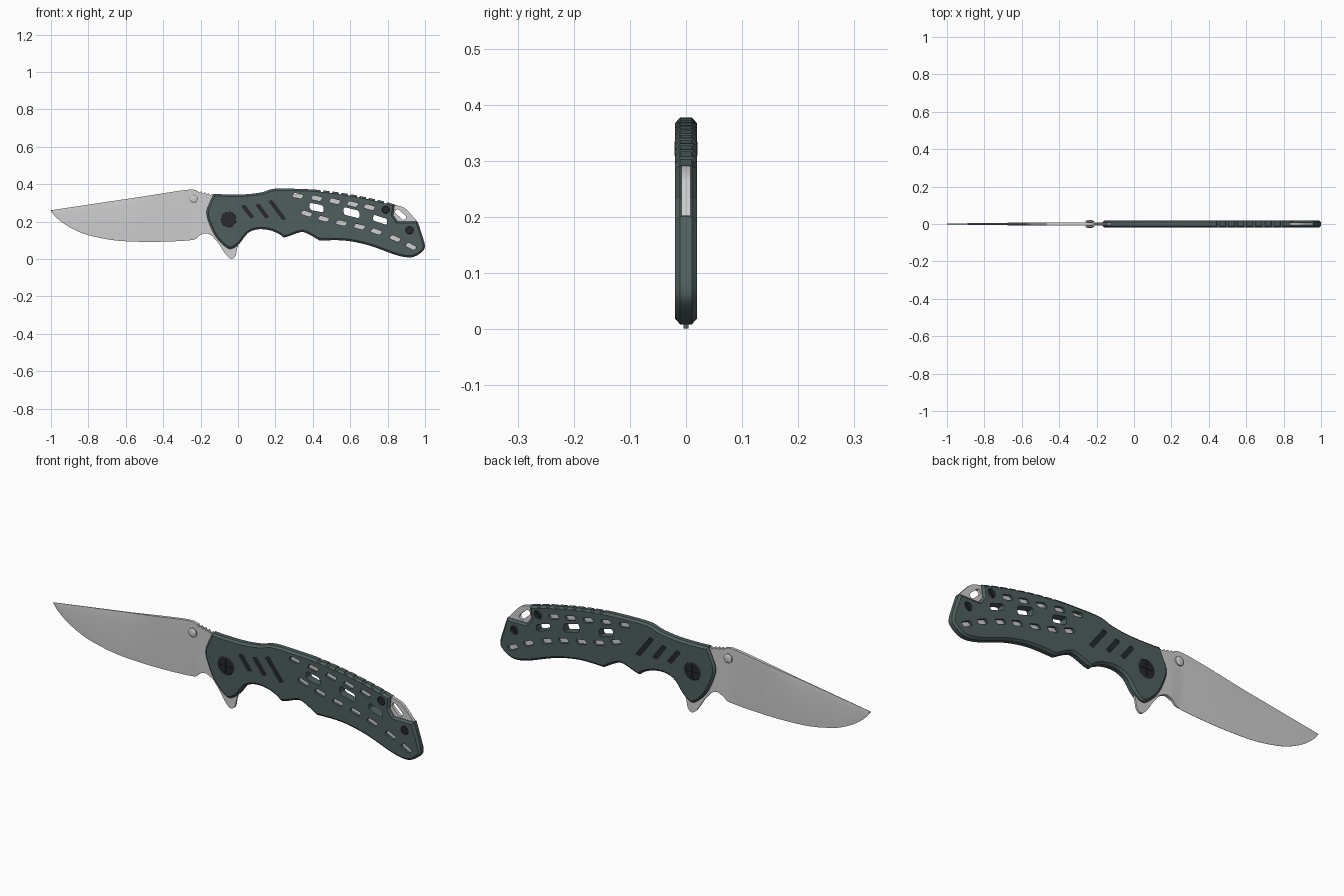
import bpy, bmesh, math
from mathutils import Vector

if "Cube" in bpy.data.objects:
    bpy.data.objects.remove(bpy.data.objects["Cube"])


def material(name, c):
    m = bpy.data.materials.new(name)
    m.diffuse_color = (*c, 1)
    m.use_nodes = True
    m.node_tree.nodes["Principled BSDF"].inputs["Base Color"].default_value = m.diffuse_color
    return m


STEEL = material("satin_steel", (0.62, 0.62, 0.62))
GREEN = material("dark_green_grey", (0.078, 0.114, 0.111))
BLACK = material("black_metal", (0.02, 0.023, 0.024))


def curve(pts, n=5, closed=True):
    """Smooth curve through (x, z) points; a third value marks a sharp corner."""
    out, k = [], len(pts)
    for i in range(k if closed else k - 1):
        idx = [(i + d) % k if closed else min(max(i + d, 0), k - 1) for d in (-1, 0, 1, 2)]
        a, b, c, d = (Vector(pts[j][:2]) for j in idx)
        s1, s2 = len(pts[idx[1]]) > 2, len(pts[idx[2]]) > 2
        a, d = (b if s1 else a), (c if s2 else d)
        steps = 1 if s1 and s2 else n
        for q in range(steps):
            t = q / steps
            out.append(0.5 * (2 * b + (c - a) * t + (2 * a - 5 * b + 4 * c - d) * t * t
                              + (3 * b - a - 3 * c + d) * t ** 3))
    if not closed:
        out.append(Vector(pts[-1][:2]))
    return out


def inset(pts, d):
    """Mitred inward offset of a closed outline."""
    k = len(pts)
    area = sum(pts[i - 1].x * pts[i].y - pts[i].x * pts[i - 1].y for i in range(k))
    s, out = (1 if area > 0 else -1), []
    for i in range(k):
        e1 = (pts[i] - pts[i - 1]).normalized()
        e2 = (pts[(i + 1) % k] - pts[i]).normalized()
        n1, n2 = Vector((-e1.y, e1.x)) * s, Vector((-e2.y, e2.x)) * s
        out.append(pts[i] + (n1 + n2) * d / max(0.4, 1 + n1.dot(n2)))
    return out


def loft(bm, rings):
    """Skin a list of equal 3D rings and cap both ends."""
    vr = [[bm.verts.new(p) for p in r] for r in rings]
    for a, b in zip(vr, vr[1:]):
        for i in range(len(a)):
            bm.faces.new((a[i - 1], a[i], b[i], b[i - 1]))
    bm.faces.new(vr[0][::-1])
    bm.faces.new(vr[-1])


def prism(bm, pts, y):
    loft(bm, [[(p[0], s, p[1]) for p in pts] for s in (-y, y)])


def slot(x, z, length, width, deg, skew=0.0, r=0.45):
    """Rounded, optionally skewed, rotated rectangle."""
    rad, a, out = width * r, math.radians(deg), []
    for cx, cz, start in ((1, 1, 0), (-1, 1, 90), (-1, -1, 180), (1, -1, 270)):
        for q in range(4):
            t = math.radians(start + q * 30)
            u = cx * (length / 2 - rad) + rad * math.cos(t)
            v = cz * (width / 2 - rad) + rad * math.sin(t)
            u += skew * v
            out.append((x + u * math.cos(a) - v * math.sin(a), z + u * math.sin(a) + v * math.cos(a)))
    return out


def circle(x, z, r, n=28):
    return [(x + r * math.cos(2 * math.pi * i / n), z + r * math.sin(2 * math.pi * i / n)) for i in range(n)]


def lathe(bm, x, z, profile):
    loft(bm, [[(px, y, pz) for px, pz in circle(x, z, r)] for y, r in profile])


def make(name, bm, mat):
    bmesh.ops.recalc_face_normals(bm, faces=bm.faces)
    if bm.calc_volume(signed=True) < 0:
        bmesh.ops.reverse_faces(bm, faces=bm.faces)
    me = bpy.data.meshes.new(name)
    bm.to_mesh(me)
    bm.free()
    ob = bpy.data.objects.new(name, me)
    bpy.context.collection.objects.link(ob)
    if mat:
        me.materials.append(mat)
    return ob


def activate(ob):
    bpy.ops.object.select_all(action='DESELECT')
    ob.select_set(True)
    bpy.context.view_layer.objects.active = ob


def cut(ob, shapes, y=0.1):
    bm = bmesh.new()
    for s in shapes:
        prism(bm, s, y)
    cutter = make("cutter", bm, None)
    cutter.hide_render = True
    mod = ob.modifiers.new("cut", 'BOOLEAN')
    mod.operation, mod.solver, mod.object = 'DIFFERENCE', 'EXACT', cutter
    activate(ob)
    bpy.ops.object.modifier_apply(modifier=mod.name)
    bpy.data.objects.remove(cutter, do_unlink=True)


def height(line, x):
    for a, b in zip(line, line[1:]):
        if a.x <= x <= b.x and b.x > a.x:
            return a.y + (b.y - a.y) * (x - a.x) / (b.x - a.x)
    return line[-1].y


# Blade: lofted sections with a ground edge, a false top edge, a thick heel and thumb notches
top = curve([(-1, .261), (-.74, .30), (-.525, .332), (-.30, .367), (-.24, .371), (-.21, .363),
             (-.135, .346), (-.1, .33)], 8, False)
low = curve([(-1, .257), (-.975, .226), (-.926, .186), (-.86, .15), (-.79, .125), (-.66, .1), (-.5, .092),
             (-.34, .095), (-.235, .104), (-.205, .127), (-.17, .138), (-.135, .122), (-.1, .1)], 8, False)
xs = [-1 + .1 * (i / 12) ** 1.5 for i in range(12)] + [-.9 + i * .025 for i in range(26)] \
    + [-.25 + i * .005 for i in range(30)]
rings = []
for x in xs:
    zt, zb = height(top, x), height(low, x)
    t = .0075 * min(1, .35 + (x + 1) / .6)
    edge = .0006 + (t - .0006) * min(1, max(0, (x + .25) / .05))
    spine = t * min(1, max(.35, .35 + (x + .6) / .25))
    zr = zb + (zt - zb) * .78
    if -.212 < x < -.14 and round((x + .25) / .005) % 4 in (0, 1):
        zt -= .007
    rings.append([(x, -edge, zb), (x, -t, zr), (x, -spine, zt), (x, spine, zt), (x, t, zr), (x, edge, zb)])
bm = bmesh.new()
loft(bm, rings)
make("blade", bm, STEEL)

# Flipper tab under the pivot
bm = bmesh.new()
prism(bm, curve([(-.15, .15), (-.135, .121), (-.105, .085), (-.075, .038), (-.052, .01), (-.032, .001),
                 (-.014, .016), (-.006, .05), (-.004, .09), (-.06, .16)]), .0045)
make("flipper_tab", bm, STEEL)

# Thumb stud through the blade
bm = bmesh.new()
half = [(.0205, .011), (.0185, .018), (.016, .022), (.010, .022), (.009, .016)]
lathe(bm, -.237, .322, [(-y, r) for y, r in half] + half[::-1])
make("thumb_stud", bm, STEEL)

# Shapes shared by the handle, the steel core and the inlays
big_holes = [(.42, .275, .076, .037, -12), (.607, .248, .087, .04, -14), (.76, .21, .078, .031, -18)]
slots = [(.32, .338, -12), (.42, .325, -12), (.517, .309, -14), (.613, .294, -15), (.703, .277, -17),
         (.367, .243, -20), (.458, .215, -16), (.553, .193, -13), (.65, .173, -15), (.74, .147, -20),
         (.84, .11, -25), (.925, .068, -28)]
stripes = [(.052, .254, .085), (.13, .257, .092), (.21, .262, .128)]
screws = [(.79, .264), (.917, .154)]
pivot = (-.05, .212)

# Handle: chamfered outline, cut by slots, holes and spine notches
outline = curve([(-.13, .349, 1), (-.07, .346), (.036, .346), (.127, .357), (.196, .376), (.33, .375), (.447, .368),
                 (.6, .347), (.75, .316), (.837, .292, 1), (.83, .234, 1), (.853, .202, 1), (.96, .202, 1),
                 (.978, .148), (.999, .074), (.988, .043), (.95, .016), (.907, .009), (.837, .024), (.70, .073),
                 (.57, .099), (.436, .099, 1), (.367, .138), (.33, .143), (.25, .116), (.223, .132), (.17, .154),
                 (.105, .159), (.052, .138), (.009, .084), (-.034, .055), (-.07, .068), (-.124, .127),
                 (-.162, .213), (-.167, .26), (-.152, .3)], 4)
inner = inset(outline, .010)
bm = bmesh.new()
loft(bm, [[(p.x, y, p.y) for p in ring]
          for ring, y in ((inner, -.0195), (outline, -.0105), (outline, .0105), (inner, .0195))])
handle = make("handle", bm, GREEN)
spine_line = curve([(.40, .372), (.447, .368), (.6, .347), (.75, .316), (.837, .292)], 6, False)
notches = [slot(x, height(spine_line, x) + .002, .016, .022, -14, 0, .3)
           for x in (.45 + .0485 * i for i in range(8))]
cut(handle, notches
    + [slot(x, z, .053, .023, a, .3, .35) for x, z, a in slots]
    + [slot(x, z, l, w, a, -.25, .3) for x, z, l, w, a in big_holes]
    + [slot(x, z, l, .021, -53, .35, .2) for x, z, l in stripes]
    + [circle(x, z, .021) for x, z in screws] + [circle(*pivot, .044)])

# Steel core seen in the slots and at the lanyard end
bm = bmesh.new()
prism(bm, [(.27, .345), (.45, .345), (.6, .325), (.75, .297), (.82, .286), (.838, .291), (.885, .277), (.903, .264),
           (.957, .203), (.95, .1), (.95, .05), (.91, .035), (.85, .05), (.7, .095), (.57, .12), (.44, .12),
           (.3, .19)], .008)
core = make("steel_core", bm, STEEL)
cut(core, [slot(x, z, l + .006, w + .006, a, -.25, .3) for x, z, l, w, a in big_holes]
    + [slot(.869, .238, .07, .026, -42)])

# Black stripe inlays, slightly sunk
bm = bmesh.new()
for x, z, l in stripes:
    prism(bm, slot(x, z, l + .006, .027, -53, .35, .2), .0145)
make("stripe_inlays", bm, BLACK)

# Pivot and body screws with driver slots on both sides
for name, (x, z), r, y, arms in (("pivot_screw", pivot, .043, .0195, (0, 90)),
                                 ("upper_screw", screws[0], .0205, .017, (45,)),
                                 ("rear_screw", screws[1], .0205, .017, (45,))):
    bm = bmesh.new()
    lathe(bm, x, z, [(-y, r * .9), (-y + .003, r), (y - .003, r), (y, r * .9)])
    screw = make(name, bm, BLACK)
    for arm in arms:
        cut(screw, [slot(x, z, r * 1.5, r * .16, arm, 0, .1)])
    bm = bmesh.new()
    prism(bm, circle(x, z, r * .95), y - .004)
    make(name + "_floor", bm, BLACK)

# Smooth shading with crisp edges
for ob in list(bpy.context.scene.objects):
    activate(ob)
    bpy.ops.object.shade_smooth_by_angle(angle=math.radians(28))
